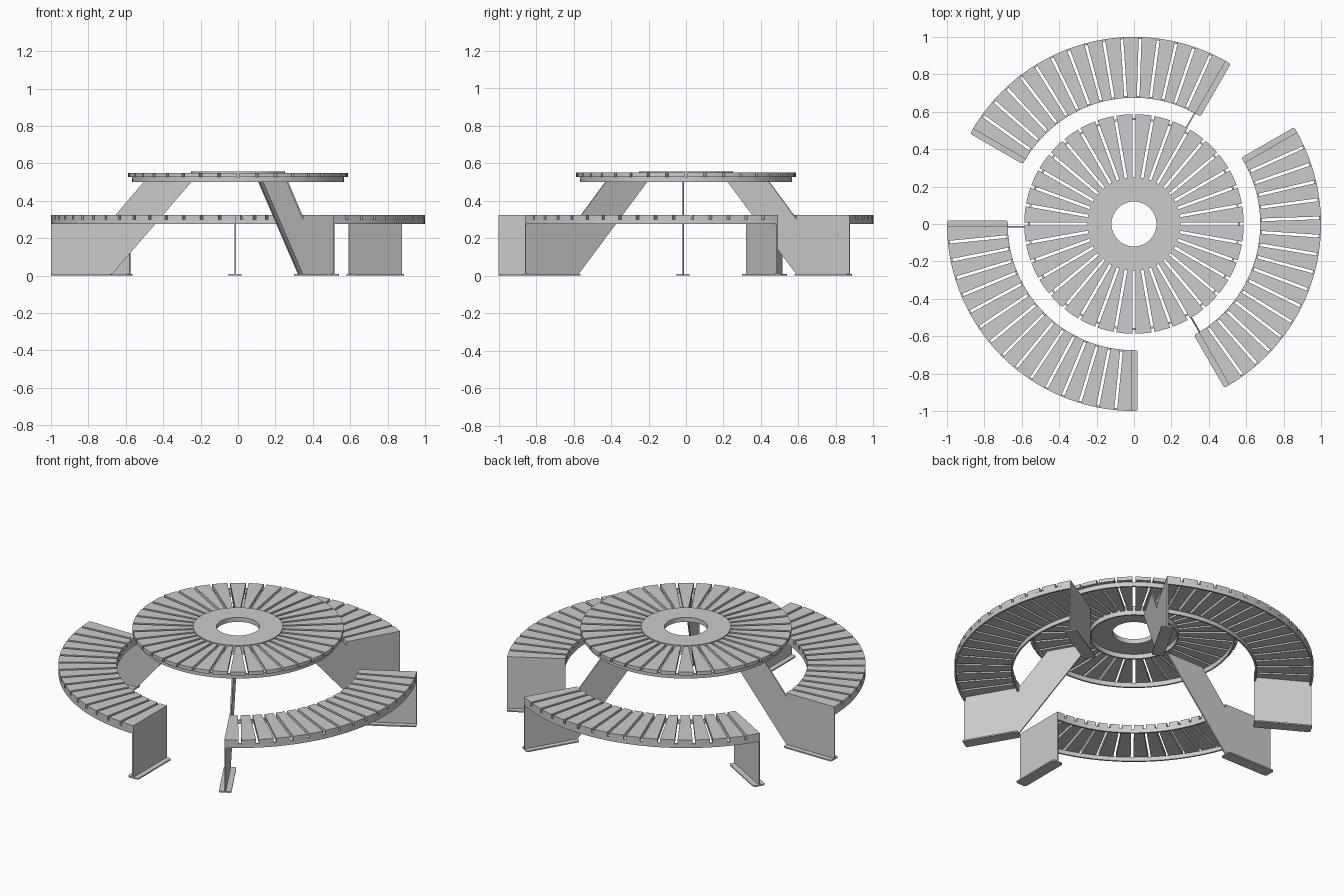
import bpy, bmesh
from math import radians, cos, sin, pi
from mathutils import Matrix, Vector

cube = bpy.data.objects.get("Cube")
if cube:
    bpy.data.objects.remove(cube, do_unlink=True)

grey = bpy.data.materials.new("light_grey")
grey.use_nodes = True
colour = (0.6, 0.6, 0.6, 1)
grey.diffuse_color = colour
grey.node_tree.nodes["Principled BSDF"].inputs["Base Color"].default_value = colour

GAP = 0.0075          # half gap between slats
OFF = 0.015           # leg plate distance from its radial line
HALF = 0.004          # half plate thickness
R_IN, R_OUT = 0.675, 1.0
SEAT_LOW, SEAT_MID, SEAT_TOP = 0.275, 0.30, 0.325
RIM_LOW, TABLE_MID, TABLE_TOP = 0.50, 0.528, 0.55


def finish(name, bm, smooth=False):
    bmesh.ops.recalc_face_normals(bm, faces=bm.faces)
    mesh = bpy.data.meshes.new(name)
    bm.to_mesh(mesh)
    bm.free()
    mesh.materials.append(grey)
    obj = bpy.data.objects.new(name, mesh)
    bpy.context.collection.objects.link(obj)
    if smooth:
        bpy.ops.object.select_all(action='DESELECT')
        obj.select_set(True)
        bpy.context.view_layer.objects.active = obj
        bpy.ops.object.shade_smooth_by_angle(angle=radians(30))
    return obj


def prism(bm, points, vector):
    """Extrude a closed outline along a vector."""
    low = [bm.verts.new(p) for p in points]
    high = [bm.verts.new(Vector(p) + vector) for p in points]
    bm.faces.new(low)
    bm.faces.new(high)
    n = len(low)
    for i in range(n):
        j = (i + 1) % n
        bm.faces.new((low[i], low[j], high[j], high[i]))


def slat(bm, r0, r1, a0, a1, d0, d1, z0, z1, steps=3):
    """Wedge board whose sides keep a fixed distance d0, d1 from the radial lines."""
    def arc(r):
        s, e = a0 + d0 / r, a1 - d1 / r
        return [(r * cos(s + (e - s) * i / steps), r * sin(s + (e - s) * i / steps), z0)
                for i in range(steps + 1)]
    prism(bm, arc(r0) + arc(r1)[::-1], Vector((0, 0, z1 - z0)))


def ring(bm, r0, r1, z0, z1, a0=0.0, a1=2 * pi, steps=72):
    """Band with a rectangular section, full or partial circle."""
    full = a1 - a0 > 6.28
    section = ((r0, z0), (r1, z0), (r1, z1), (r0, z1))
    rows = []
    for i in range(steps if full else steps + 1):
        a = a0 + (a1 - a0) * i / steps
        rows.append([bm.verts.new((r * cos(a), r * sin(a), z)) for r, z in section])
    for i in range(steps):
        p, q = rows[i], rows[(i + 1) % len(rows)]
        for k in range(4):
            m = (k + 1) % 4
            bm.faces.new((p[k], p[m], q[m], q[k]))
    if not full:
        bm.faces.new(rows[0])
        bm.faces.new(rows[-1])


def leg(name, outline, turn, side):
    """Upright sheet drawn in radius and height, set beside a radial line."""
    bm = bmesh.new()
    prism(bm, [(r, side * OFF - HALF, z) for r, z in outline], Vector((0, 2 * HALF, 0)))
    bm.transform(Matrix.Rotation(turn, 4, 'Z'))
    finish(name, bm)


def foot(name, turn, side):
    """Floor plate with rounded corners."""
    bm = bmesh.new()
    bmesh.ops.create_cube(bm, size=1)
    bmesh.ops.scale(bm, vec=(R_OUT - R_IN, 0.07, 0.008), verts=bm.verts)
    upright = [e for e in bm.edges if abs(e.verts[0].co.z - e.verts[1].co.z) > 0.005]
    bmesh.ops.bevel(bm, geom=upright, offset=0.012, segments=3, profile=0.5, affect='EDGES')
    bmesh.ops.translate(bm, vec=((R_OUT + R_IN) / 2, side * OFF, 0.004), verts=bm.verts)
    bm.transform(Matrix.Rotation(turn, 4, 'Z'))
    finish(name, bm)


# Table top: slats, raised centre plate with a hole, supporting hoops
bm = bmesh.new()
for i in range(36):
    slat(bm, 0.245, 0.587, radians(10 * i), radians(10 * i + 10), GAP, GAP, TABLE_MID, TABLE_TOP)
finish("table_slats", bm)

bm = bmesh.new()
ring(bm, 0.12, 0.25, TABLE_MID, 0.556)
finish("table_centre_plate", bm, True)

for name, r in (("table_outer_hoop", 0.567), ("table_inner_hoop", 0.25)):
    bm = bmesh.new()
    ring(bm, r - 0.01, r, RIM_LOW, TABLE_MID)
    finish(name, bm, True)

# Leg outlines: long one carries the table, short one only the bench
long_leg = [(R_OUT, 0), (R_OUT, SEAT_TOP), (R_IN, SEAT_TOP), (R_IN, SEAT_MID),
            (0.505, RIM_LOW), (0.25, RIM_LOW), (0.68, 0)]
short_leg = [(R_OUT, 0), (R_OUT, SEAT_TOP), (R_IN, SEAT_TOP), (R_IN, 0)]

# Three quarter-circle benches
BOARDS = 16
for n, start in enumerate((60, 180, 300), 1):
    a0 = radians(start)
    a1 = a0 + pi / 2
    step = (a1 - a0) / BOARDS
    end = OFF + HALF

    bm = bmesh.new()
    for i in range(BOARDS):
        slat(bm, R_IN, R_OUT, a0 + i * step, a0 + (i + 1) * step,
             end if i == 0 else GAP, end if i == BOARDS - 1 else GAP,
             SEAT_MID, SEAT_TOP)
    finish(f"bench_slats_{n}", bm)

    for name, r in (("inner", R_IN), ("outer", R_OUT - 0.01)):
        bm = bmesh.new()
        ring(bm, r, r + 0.01, SEAT_LOW, SEAT_MID, a0 + OFF / r, a1 - OFF / r, 32)
        finish(f"bench_{name}_rail_{n}", bm, True)

    leg(f"table_leg_{n}", long_leg, a0, 1)
    leg(f"bench_leg_{n}", short_leg, a1, -1)
    foot(f"table_leg_foot_{n}", a0, 1)
    foot(f"bench_leg_foot_{n}", a1, -1)
